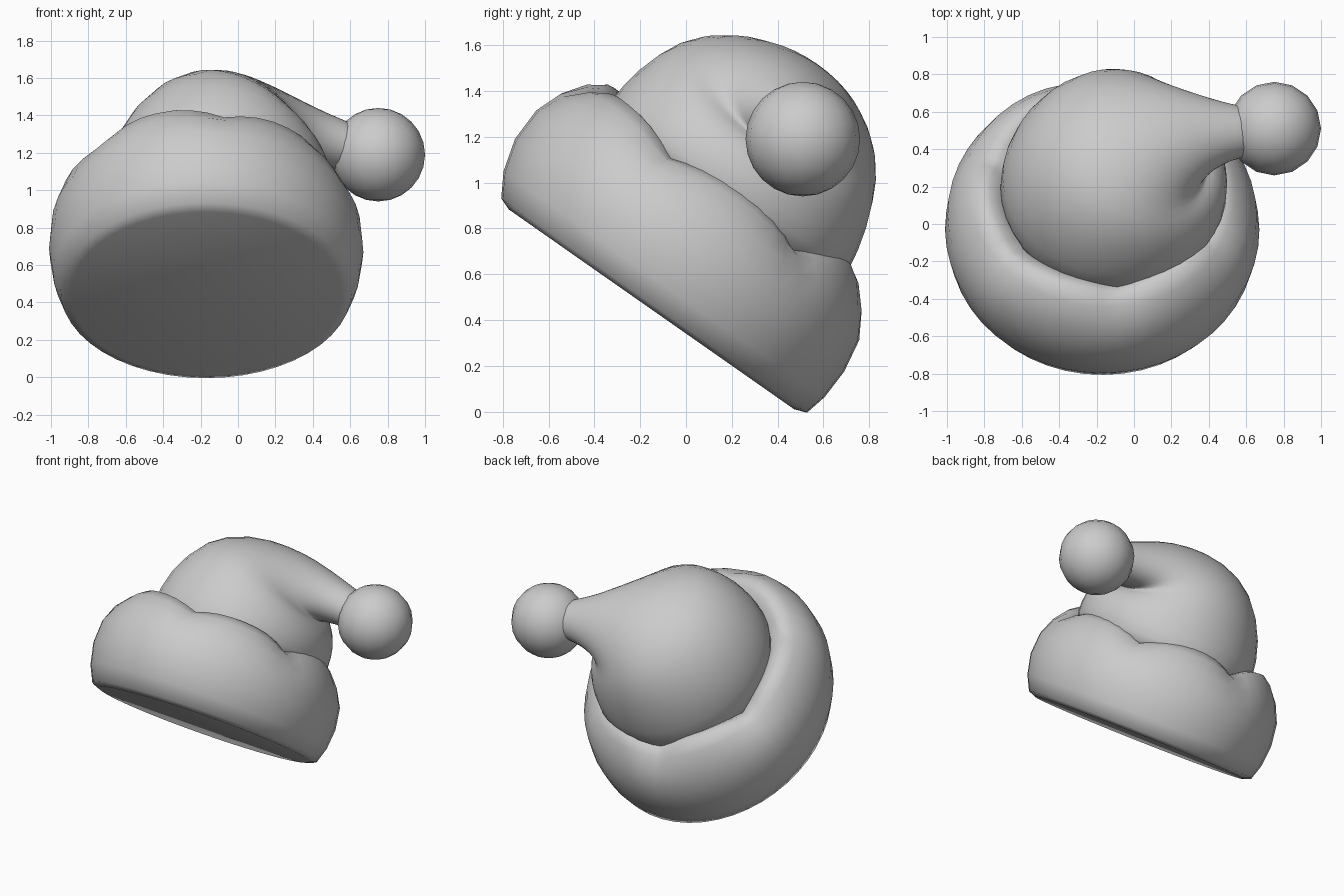
import bpy, bmesh
from math import sin, cos, radians, pi
from mathutils import Matrix, Vector

if "Cube" in bpy.data.objects:
    bpy.data.objects.remove(bpy.data.objects["Cube"])

# Tilted frame shared by the brim and cap: origin at the middle of the opening
FRAME = Matrix.Translation((-0.17, -0.145, 0.455)) @ Matrix.Rotation(radians(-35), 4, 'X')


def loft(name, rings, subdiv):
    """Skin closed rings of points, cap both ends, place in the tilted frame."""
    bm = bmesh.new()
    loops = [[bm.verts.new(FRAME @ Vector(p)) for p in ring] for ring in rings]
    n = len(loops[0])
    for a, b in zip(loops, loops[1:]):
        for i in range(n):
            j = (i + 1) % n
            bm.faces.new((a[i], a[j], b[j], b[i]))
    bm.faces.new(loops[0][::-1])
    bm.faces.new(loops[-1])
    bmesh.ops.recalc_face_normals(bm, faces=bm.faces)
    mesh = bpy.data.meshes.new(name)
    bm.to_mesh(mesh)
    bm.free()
    for f in mesh.polygons:
        f.use_smooth = True
    ob = bpy.data.objects.new(name, mesh)
    bpy.context.collection.objects.link(ob)
    if subdiv:
        mod = ob.modifiers.new("smooth", 'SUBSURF')
        mod.levels = mod.render_levels = subdiv
    return ob


# Puffy brim: (radius, height, v shift, drop at the six notches, pull-in there)
profile = [(0.76, -0.01, 0, 0, 0), (0.815, 0.01, 0, 0, 0), (0.857, 0.11, -0.018, 0, 0),
           (0.88, 0.25, -0.035, 0, 0), (0.865, 0.40, -0.045, 0, 0),
           (0.815, 0.52, -0.055, 0.015, 0.01), (0.745, 0.615, -0.06, 0.05, 0.025),
           (0.68, 0.66, -0.06, 0.08, 0.02), (0.625, 0.655, -0.06, 0.09, 0.01),
           (0.57, 0.61, -0.055, 0.07, 0), (0.48, 0.5, -0.04, 0, 0)]
PHASE = radians(-82)
rings = []
for r, w, shift, drop, pull in profile:
    ring = []
    for i in range(48):
        t = PHASE + 2 * pi * i / 48
        notch = (1 - abs(sin(3 * (t - PHASE)))) ** 1.3
        rr = r - pull * notch
        lean = (0.02 * max(0, -sin(t)) - 0.02 * cos(t)) * max(0, w) / 0.6
        dip = drop * notch * (1 - 0.35 * max(0, -sin(t)))
        ring.append((0.955 * rr * cos(t), rr * sin(t) + shift, w - dip + lean))
    rings.append(ring)
loft("fur_brim", rings, 0)

# Floppy cap: (crease u, crease w, tilt in degrees, depth, half width, v centre)
sections = [(0.65, 0.46, 0, 1.20, 0.63, -0.02), (0.68, 0.62, 0, 1.24, 0.64, -0.03),
            (0.68, 0.75, 6, 1.22, 0.61, -0.04), (0.62, 0.84, 20, 1.01, 0.53, -0.045),
            (0.57, 0.86, 34, 0.765, 0.425, -0.035), (0.56, 0.87, 48, 0.565, 0.33, -0.01),
            (0.59, 0.875, 62, 0.43, 0.25, 0.02), (0.65, 0.88, 75, 0.33, 0.185, 0.05),
            (0.74, 0.88, 85, 0.27, 0.14, 0.07), (0.85, 0.87, 95, 0.23, 0.12, 0.09)]
rings = []
for u, w, tilt, depth, half, vc in sections:
    a = radians(tilt)
    ring = []
    for i in range(20):
        t = 2 * pi * i / 20
        d = depth * (0.5 - 0.5 * cos(t))
        ring.append((u - d * cos(a), vc + half * sin(t) * 1.02, w + d * sin(a)))
    rings.append(ring)
loft("floppy_cap", rings, 1)

# Round bobble at the end of the tail
bpy.ops.mesh.primitive_uv_sphere_add(segments=16, ring_count=12, radius=0.25,
                                     location=(0.75, 0.51, 1.19))
bobble = bpy.context.object
bobble.name = "bobble"
bpy.ops.object.shade_smooth()
